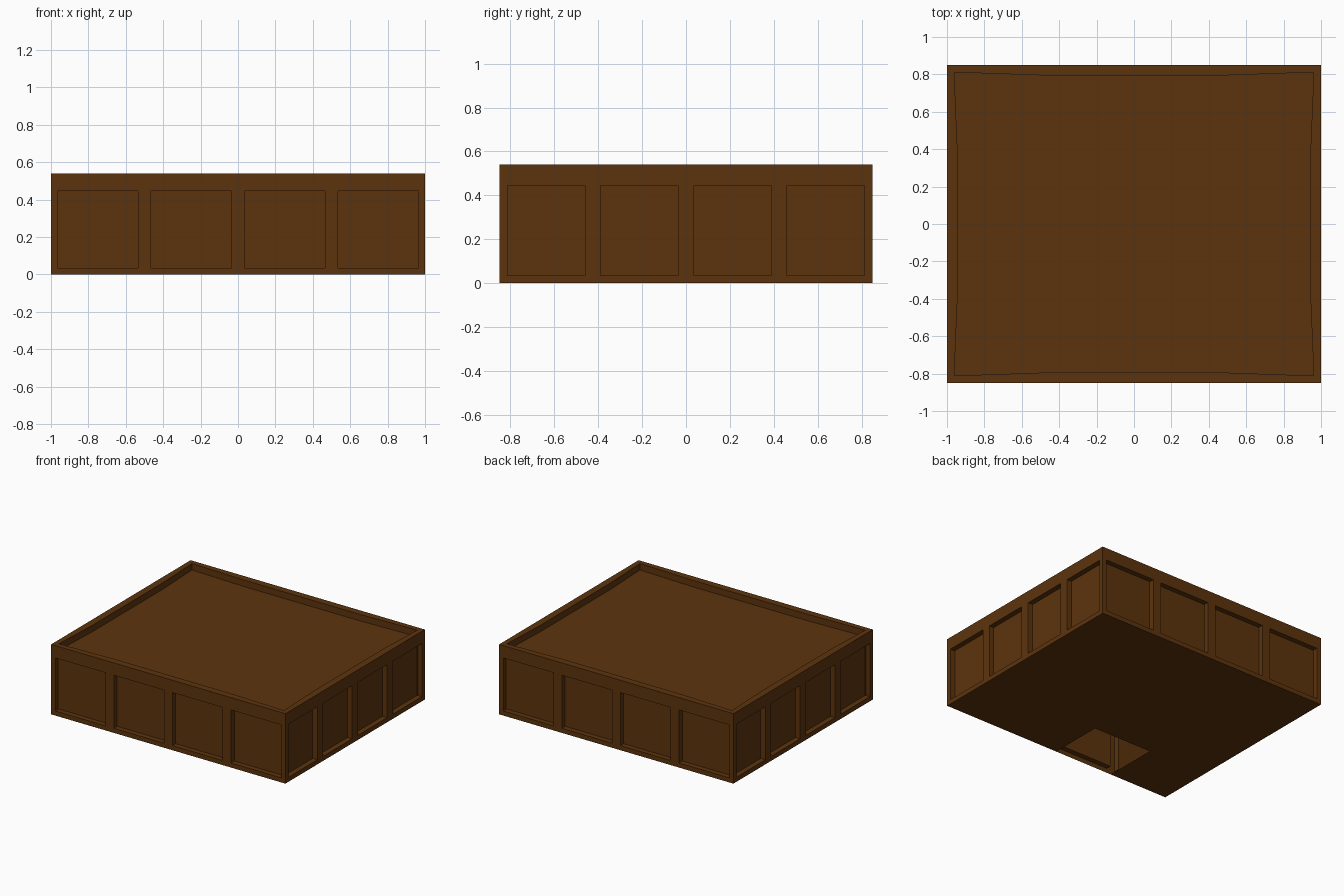
import bpy, bmesh
from mathutils import Vector

cube = bpy.data.objects.get("Cube")
if cube:
    bpy.data.objects.remove(cube, do_unlink=True)

HALF_X, HALF_Y = 1.0, 0.85
PANEL_ROW, HEIGHT = 0.48, 0.54
MARGIN, PANEL_DEPTH = 0.05, 0.04
RIM, TRAY_DEPTH = 0.055, 0.05

wood = bpy.data.materials.new("dark_brown_wood")
wood.use_nodes = True
colour = (0.107, 0.034, 0.004, 1)
wood.diffuse_color = colour
wood.node_tree.nodes["Principled BSDF"].inputs["Base Color"].default_value = colour

bm = bmesh.new()


def raise_walls(edges, height):
    """Extrude an open loop of edges up; return the new edges and faces."""
    geom = bmesh.ops.extrude_edge_only(bm, edges=edges)["geom"]
    verts = [g for g in geom if isinstance(g, bmesh.types.BMVert)]
    bmesh.ops.translate(bm, verts=verts, vec=Vector((0, 0, height)))
    top = [g for g in geom if isinstance(g, bmesh.types.BMEdge)
           and all(v in verts for v in g.verts)]
    return top, [g for g in geom if isinstance(g, bmesh.types.BMFace)]


# Underside, four cells by four
bmesh.ops.create_grid(bm, x_segments=4, y_segments=4, size=1)
bmesh.ops.scale(bm, verts=bm.verts, vec=Vector((HALF_X, HALF_Y, 1)))
base = bm.faces[:]

# Walls: a row of panel cells, a plain band, and the top
edges, panels = raise_walls([e for e in bm.edges if e.is_boundary], PANEL_ROW)
edges, band = raise_walls(edges, HEIGHT - PANEL_ROW)
top = bmesh.ops.contextual_create(bm, geom=edges)["faces"]
bmesh.ops.recalc_face_normals(bm, faces=bm.faces)

# Straight-sided recesses: wall panels and the shallow top tray
bmesh.ops.inset_individual(bm, faces=panels, thickness=MARGIN)
bmesh.ops.inset_individual(bm, faces=panels, thickness=0, depth=-PANEL_DEPTH)
bmesh.ops.inset_individual(bm, faces=top, thickness=RIM)
bmesh.ops.inset_individual(bm, faces=top, thickness=0, depth=-TRAY_DEPTH)

# Open cell in the underside, beside the front wall
opening = [f for f in base
           if -HALF_X / 2 < f.calc_center_median().x < 0
           and f.calc_center_median().y < -HALF_Y / 2]
bmesh.ops.delete(bm, geom=opening, context='FACES')

mesh = bpy.data.meshes.new("panelled_box")
bm.to_mesh(mesh)
bm.free()
mesh.materials.append(wood)
box = bpy.data.objects.new("panelled_box", mesh)
bpy.context.collection.objects.link(box)
